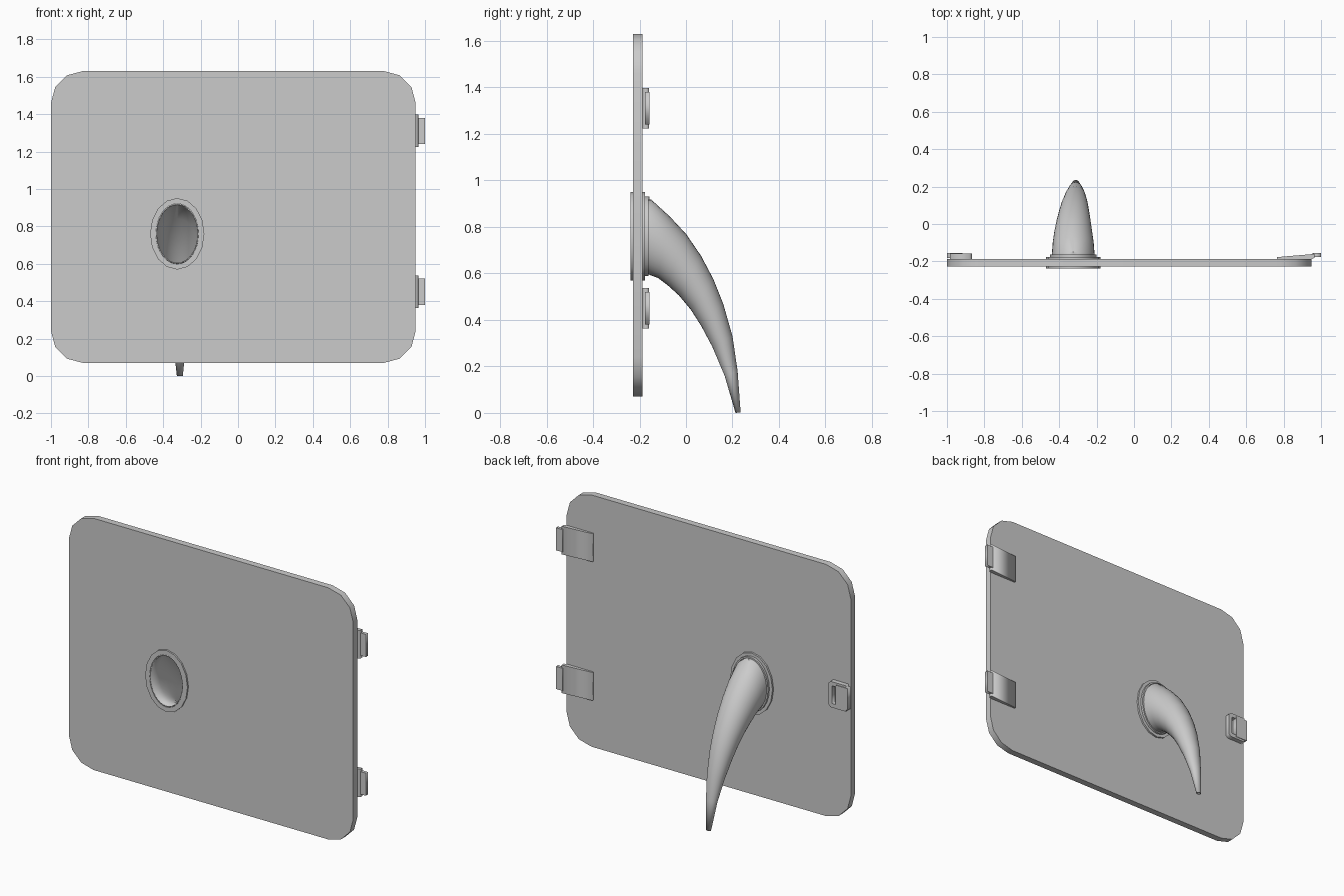
import bpy, bmesh
from math import pi, cos, sin, radians

if "Cube" in bpy.data.objects:
    bpy.data.objects.remove(bpy.data.objects["Cube"])


def extrude(name, loops, a, b, upright=True):
    """Extrude 2D outlines (later loops are holes): x-z outlines along y, or x-y outlines along z."""
    cu = bpy.data.curves.new(name, 'CURVE')
    cu.dimensions = '2D'
    cu.fill_mode = 'BOTH'
    cu.extrude = (b - a) / 2
    for pts in loops:
        sp = cu.splines.new('POLY')
        sp.points.add(len(pts) - 1)
        for p, (u, v) in zip(sp.points, pts):
            p.co = (u, v, 0, 1)
        sp.use_cyclic_u = True
    ob = bpy.data.objects.new(name, cu)
    bpy.context.collection.objects.link(ob)
    m = (a + b) / 2
    if upright:
        ob.rotation_euler = (pi / 2, 0, 0)
        ob.location = (0, m, 0)
    else:
        ob.location = (0, 0, m)
    bpy.ops.object.select_all(action='DESELECT')
    bpy.context.view_layer.objects.active = ob
    ob.select_set(True)
    bpy.ops.object.convert(target='MESH')
    return bpy.context.object


def rect(x0, x1, z0, z1):
    return [(x0, z0), (x1, z0), (x1, z1), (x0, z1)]


def ellipse(rx, rz, n):
    return [(-0.325 + rx * cos(2 * pi * i / n), 0.76 + rz * sin(2 * pi * i / n)) for i in range(n)]


def rounded(x0, x1, z0, z1, r, seg):
    pts = []
    corners = [(x1 - r, z1 - r), (x0 + r, z1 - r), (x0 + r, z0 + r), (x1 - r, z0 + r)]
    for k, (cx, cz) in enumerate(corners):
        for i in range(seg + 1):
            t = radians(90 * k + 90 * i / seg)
            pts.append((cx + r * cos(t), cz + r * sin(t)))
    return pts


# Door panel with an oval opening
extrude("door_panel", [rounded(-1, 0.95, 0.07, 1.63, 0.17, 3), ellipse(0.125, 0.172, 32)], -0.228, -0.187)

# Rim around the opening and the collar behind it
extrude("opening_rim", [ellipse(0.145, 0.191, 16), ellipse(0.114, 0.161, 32)], -0.238, -0.176)
extrude("rear_collar", [ellipse(0.124, 0.171, 24), ellipse(0.114, 0.161, 32)], -0.176, -0.162)

# Hollow curved horn: upper (y, z), lower (y, z), centre x, half width
stations = [
    (-0.236, 0.920, -0.236, 0.600, -0.325, 0.114),
    (-0.150, 0.918, -0.165, 0.597, -0.325, 0.114),
    (-0.070, 0.845, -0.120, 0.580, -0.325, 0.109),
    (0.000, 0.770, -0.080, 0.550, -0.325, 0.101),
    (0.065, 0.675, -0.030, 0.505, -0.323, 0.091),
    (0.118, 0.575, 0.020, 0.445, -0.320, 0.080),
    (0.160, 0.470, 0.065, 0.375, -0.317, 0.069),
    (0.200, 0.330, 0.113, 0.285, -0.314, 0.053),
    (0.222, 0.180, 0.166, 0.160, -0.312, 0.034),
    (0.235, 0.002, 0.213, 0.000, -0.311, 0.016),
]
N = 32
bm = bmesh.new()
rings = []
for uy, uz, ly, lz, cx, w in stations:
    ring = []
    for i in range(N):
        t = 2 * pi * i / N
        s = sin(t) / 2
        ring.append(bm.verts.new((cx + w * cos(t), (uy + ly) / 2 + s * (uy - ly), (uz + lz) / 2 + s * (uz - lz))))
    rings.append(ring)
for r0, r1 in zip(rings, rings[1:]):
    for i in range(N):
        j = (i + 1) % N
        bm.faces.new((r0[i], r0[j], r1[j], r1[i]))
bmesh.ops.recalc_face_normals(bm, faces=bm.faces)
me = bpy.data.meshes.new("horn")
bm.to_mesh(me)
bm.free()
horn = bpy.data.objects.new("horn", me)
bpy.context.collection.objects.link(horn)
bpy.ops.object.select_all(action='DESELECT')
bpy.context.view_layer.objects.active = horn
horn.select_set(True)
bpy.ops.object.shade_smooth_by_angle(angle=radians(40))
wall = horn.modifiers.new("wall", 'SOLIDIFY')
wall.thickness = 0.006
wall.offset = -1

# Two hinges: wedge leaf and outer tab
leaf = [(0.765, -0.188), (0.95, -0.188), (0.965, -0.180), (0.965, -0.160), (0.765, -0.177)]
for label, z in (("lower", 0.45), ("upper", 1.31)):
    extrude(label + "_hinge_leaf", [leaf], z - 0.087, z + 0.087, upright=False)
    extrude(label + "_hinge_tab", [rect(0.955, 1.0, z - 0.07, z + 0.07)], -0.176, -0.156)

# Latch: recessed housing with clipped inner corners, and a sliding tile
housing = [(-0.985, 0.77), (-0.88, 0.77), (-0.865, 0.785), (-0.865, 0.915), (-0.88, 0.93), (-0.985, 0.93)]
extrude("latch_housing", [housing, rect(-0.925, -0.89, 0.795, 0.905)], -0.188, -0.158)
extrude("latch_tile", [rect(-1.0, -0.918, 0.782, 0.918)], -0.182, -0.154)
